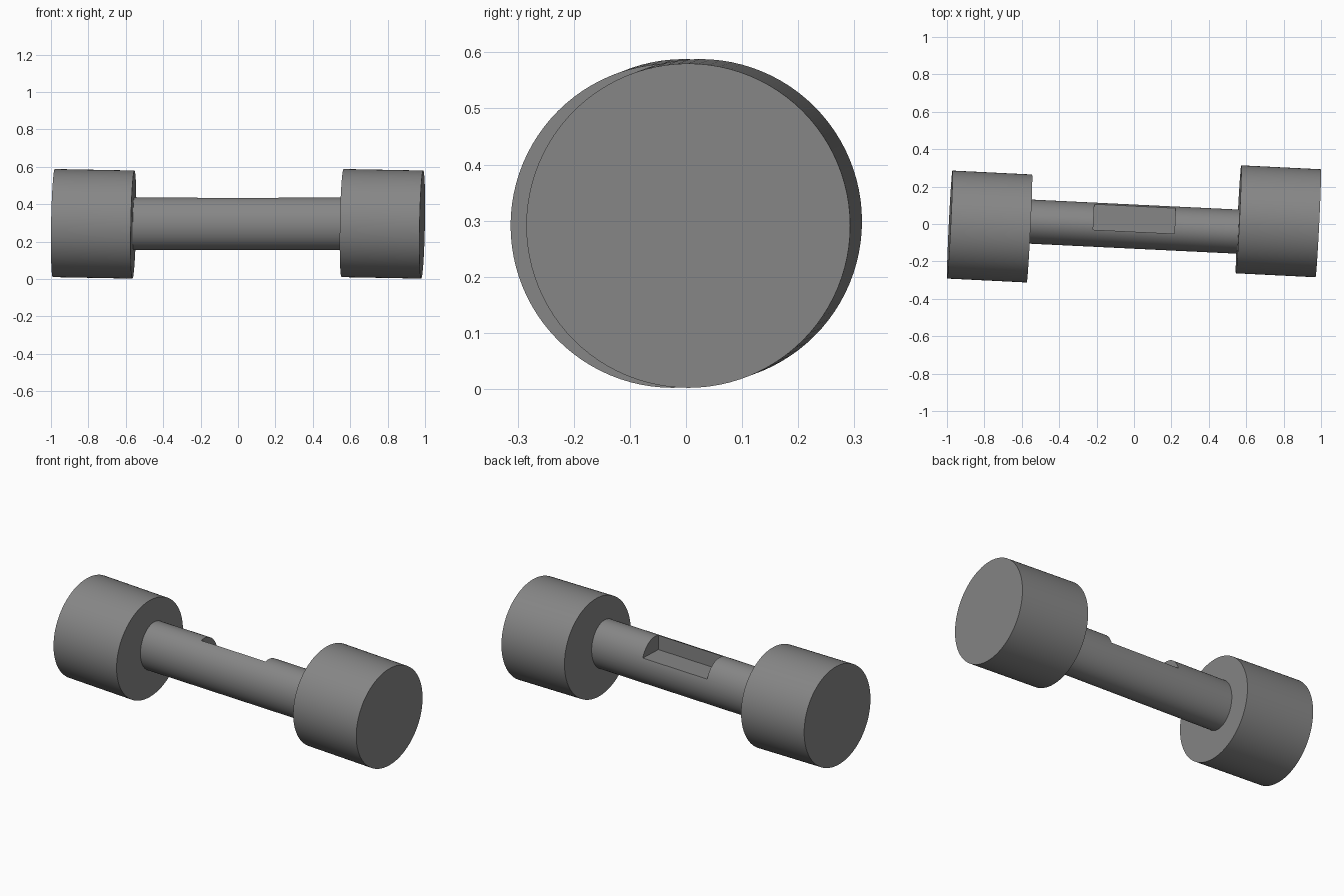
import bpy
import math
from mathutils import Vector

if "Cube" in bpy.data.objects:
    bpy.data.objects.remove(bpy.data.objects["Cube"])

# One plain grey for the whole dumbbell
grey = bpy.data.materials.new("dark_grey")
grey.diffuse_color = (0.24, 0.24, 0.24, 1)
grey.use_nodes = True
grey.node_tree.nodes["Principled BSDF"].inputs["Base Color"].default_value = grey.diffuse_color


def rod(name, start, end, half_depth, half_height):
    """Cylinder between two points, with an oval section if the halves differ."""
    a, b = Vector(start), Vector(end)
    axis = b - a
    bpy.ops.mesh.primitive_cylinder_add(vertices=96, radius=1, depth=1)
    ob = bpy.context.object
    ob.name = name
    ob.data.materials.append(grey)
    # lay the cylinder along x, then size it
    for v in ob.data.vertices:
        x, y, z = v.co
        v.co = (z * axis.length, y * half_depth, -x * half_height)
    yaw = math.atan2(axis.y, axis.x)
    pitch = -math.atan2(axis.z, math.hypot(axis.x, axis.y))
    ob.rotation_euler = (0, pitch, yaw)
    ob.location = (a + b) / 2
    return ob


def smooth(ob):
    bpy.ops.object.select_all(action='DESELECT')
    ob.select_set(True)
    bpy.context.view_layer.objects.active = ob
    bpy.ops.object.shade_smooth_by_angle(angle=math.radians(30))


# Heavy end weights, each slightly turned and off the handle's axis
R = 0.289
left = rod("left_weight", (-0.985, -0.003, 0.299), (-0.559, -0.024, 0.291), R, R)
right = rod("right_weight", (0.559, 0.025, 0.299), (0.985, 0.004, 0.291), R, R)

# Oval handle, ends buried in the weights
handle = rod("handle", (-0.60, 0.015, 0.296), (0.60, -0.043, 0.296), 0.118, 0.141)

# Notch cut in the upper back of the handle
bpy.ops.mesh.primitive_cube_add(size=1)
cutter = bpy.context.object
cutter.name = "notch_cutter"
for v in cutter.data.vertices:
    x, y, z = v.co
    v.co = (x * 0.435, -0.027 + (y + 0.5) * 0.3, 0.053 + (z + 0.5) * 0.3)
cutter.location = handle.location
cutter.rotation_euler = handle.rotation_euler
cutter.data.materials.append(grey)

cut = handle.modifiers.new("notch", 'BOOLEAN')
cut.operation = 'DIFFERENCE'
cut.solver = 'EXACT'
cut.object = cutter
bpy.context.view_layer.objects.active = handle
bpy.ops.object.modifier_apply(modifier="notch")
bpy.data.objects.remove(cutter, do_unlink=True)

for part in (left, right, handle):
    smooth(part)
